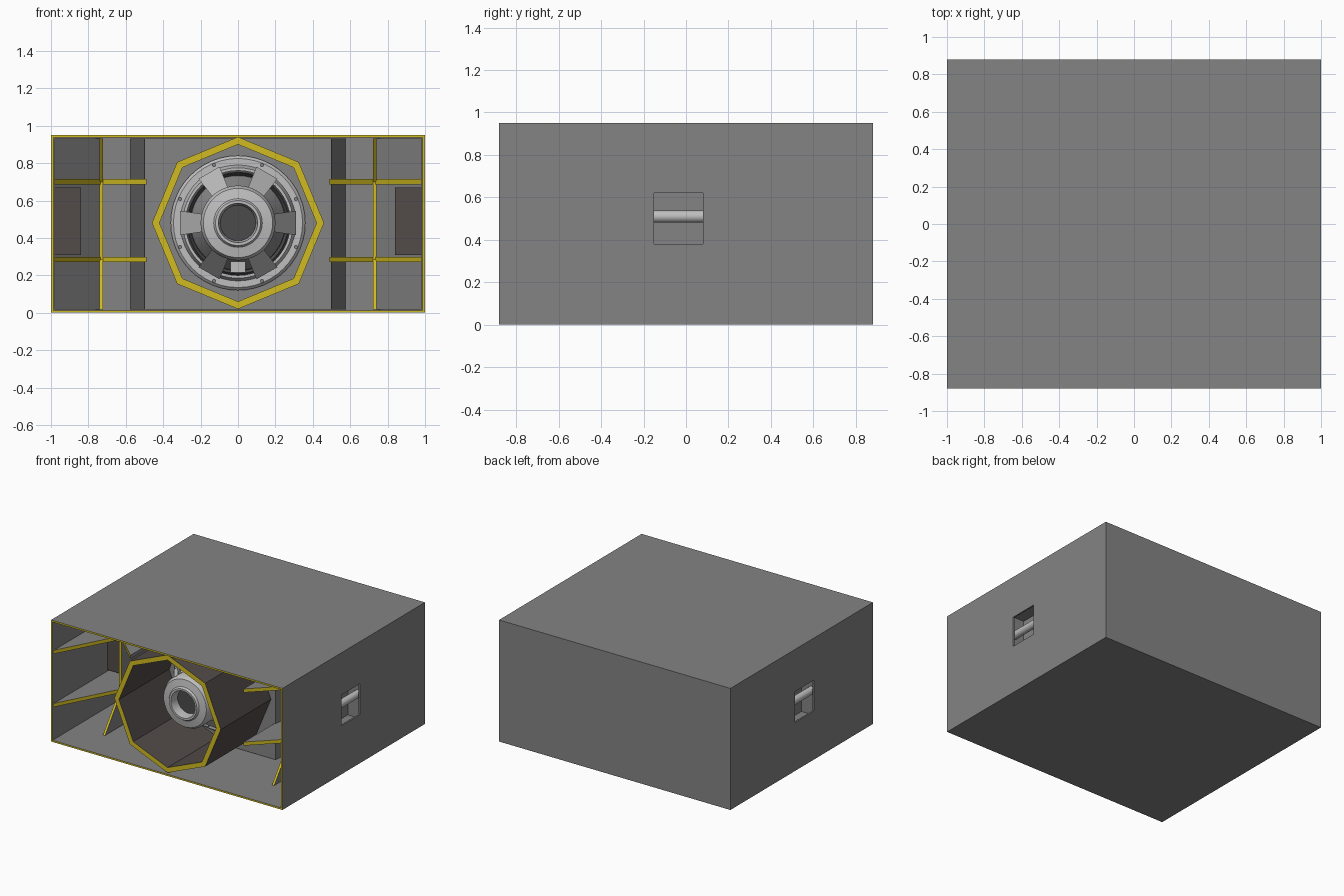
import bpy, bmesh, math
from mathutils import Matrix, Vector

old = bpy.data.objects.get("Cube")
if old:
    bpy.data.objects.remove(old, do_unlink=True)


def material(name, rgb):
    m = bpy.data.materials.new(name)
    m.use_nodes = True
    m.diffuse_color = (*rgb, 1)
    m.node_tree.nodes["Principled BSDF"].inputs["Base Color"].default_value = (*rgb, 1)
    return m


GREY = material("panel grey", (0.23, 0.23, 0.23))
YELLOW = material("edge yellow", (0.64, 0.50, 0.016))
BROWN = material("dark brown", (0.085, 0.07, 0.066))
METAL = material("light metal", (0.52, 0.52, 0.52))
DARK = material("mesh dark", (0.07, 0.07, 0.07))

W, D, H, T = 1.0, 0.88, 0.95, 0.018
BAFFLE_Y = -0.25
AXIS_Z = 0.48


def finish(name, bm, mats, rule=None, smooth=False):
    """Turn a bmesh into an object; rule(face) gives its material index."""
    bmesh.ops.recalc_face_normals(bm, faces=bm.faces)
    bm.normal_update()
    if rule:
        for f in bm.faces:
            f.material_index = rule(f)
    mesh = bpy.data.meshes.new(name)
    bm.to_mesh(mesh)
    bm.free()
    for m in mats:
        mesh.materials.append(m)
    ob = bpy.data.objects.new(name, mesh)
    bpy.context.collection.objects.link(ob)
    if smooth:
        bpy.ops.object.select_all(action="DESELECT")
        ob.select_set(True)
        bpy.context.view_layer.objects.active = ob
        bpy.ops.object.shade_smooth_by_angle(angle=math.radians(35))
    return ob


def box_mesh(lo, hi):
    bm = bmesh.new()
    bmesh.ops.create_cube(bm, size=1)
    lo, hi = Vector(lo), Vector(hi)
    for v in bm.verts:
        v.co = (lo + hi) / 2 + v.co * (hi - lo)
    return bm


def prism(name, pts, place, lo, hi, mats, rule=None):
    """Extrude a 2D outline between two levels; place(a, b, level) -> xyz."""
    bm = bmesh.new()
    ends = [[bm.verts.new(place(a, b, lv)) for a, b in pts] for lv in (lo, hi)]
    for ring in ends:
        bm.faces.new(ring)
    for i in range(len(pts)):
        j = (i + 1) % len(pts)
        bm.faces.new((ends[0][i], ends[0][j], ends[1][j], ends[1][i]))
    return finish(name, bm, mats, rule)


def lathe(name, profile, steps, mats, rule=None, closed=True, z=AXIS_Z, start=0.0):
    """Spin (radius, y) points around the driver axis."""
    bm = bmesh.new()
    rings = []
    for k in range(steps):
        a = start + 2 * math.pi * k / steps
        rings.append([bm.verts.new((r * math.cos(a), y, z + r * math.sin(a))) for r, y in profile])
    n = len(profile)
    for k in range(steps):
        p, q = rings[k], rings[(k + 1) % steps]
        for i in range(n if closed else n - 1):
            j = (i + 1) % n
            bm.faces.new((p[i], p[j], q[j], q[i]))
    return finish(name, bm, mats, rule, smooth=steps > 8)


def front_edges(f):
    return 1 if f.normal.y < -0.3 else 0


# Cabinet shell: a block with its front inset and pushed inwards
bm = box_mesh((-W, -D, 0), (W, D, H))
bm.normal_update()
front = min(bm.faces, key=lambda f: f.calc_center_median().y)
rim = bmesh.ops.inset_region(bm, faces=[front], thickness=T)["faces"]
for f in rim:
    f.material_index = 1
bmesh.ops.inset_region(bm, faces=[front], thickness=0)
bmesh.ops.translate(bm, verts=front.verts[:], vec=(0, 2 * D - T, 0))
for f in bm.faces:
    f.material_index = 1 if f in rim else 0
cabinet = finish("cabinet", bm, [GREY, YELLOW])

# Handle openings in both side walls
for s in (1, -1):
    xs = sorted((s * 0.95, s * 1.05))
    cutter = finish("handle_cutter", box_mesh((xs[0], -0.15, 0.38), (xs[1], 0.08, 0.62)), [GREY])
    cutter.hide_render = True
    mod = cabinet.modifiers.new("handle_opening", "BOOLEAN")
    mod.object, mod.operation, mod.solver = cutter, "DIFFERENCE", "EXACT"
    bpy.context.view_layer.objects.active = cabinet
    bpy.ops.object.modifier_apply(modifier=mod.name)
    bpy.data.objects.remove(cutter, do_unlink=True)

# Front baffle and the chamber walls behind it
back = D - T
prism("driver_chamber", [(-0.5, BAFFLE_Y), (0.5, BAFFLE_Y), (0.575, back), (-0.575, back)],
      lambda a, b, l: (a, b, l), T, H - T, [GREY])

for s in (1, -1):
    side = "left" if s > 0 else "right"

    def flat(a, b, l):
        return (s * a, b, l)

    def upright(a, b, l):
        return (s * l, a, b)

    # Corner reflector at the back of the horn
    prism(side + "_corner_reflector", [(W - T, 0.61), (0.73, back), (W - T, back)],
          flat, T, H - T, [GREY])

    # Notched shelf braces and the upright brace they cross
    shelf = [(W - T, -0.87), (0.73, -0.40), (0.49, -0.63), (0.49, BAFFLE_Y),
             (0.53, 0.1), (W - T, 0.1)]
    for label, z in (("lower", 0.285), ("upper", 0.70)):
        prism(f"{side}_{label}_shelf_brace", shelf, flat, z - 0.014, z + 0.014,
              [GREY, YELLOW], front_edges)
    notch = [(-0.61, T), (-0.41, 0.285), (-0.41, 0.70), (-0.61, H - T),
             (0.1, H - T), (0.1, T)]
    prism(side + "_upright_brace", notch, upright, 0.722, 0.740, [GREY, YELLOW], front_edges)

    # Handle cup, open towards the outside, with a grip bar
    xs = sorted((s * 0.84, s * (W - T)))
    bm = box_mesh((xs[0], -0.21, 0.31), (xs[1], 0.14, 0.67))
    bm.normal_update()
    mouth = max(bm.faces, key=lambda f: s * f.calc_center_median().x)
    lip = bmesh.ops.inset_region(bm, faces=[mouth], thickness=0.012)["faces"]
    bmesh.ops.inset_region(bm, faces=[mouth], thickness=0)
    bmesh.ops.translate(bm, verts=mouth.verts[:], vec=(-s * 0.125, 0, 0))
    inner = [mouth] + [f for e in mouth.edges for f in e.link_faces if f != mouth]
    finish(side + "_handle_cup", bm, [BROWN, GREY], lambda f: 1 if f in inner else 0)
    bm = bmesh.new()
    bmesh.ops.create_cone(bm, cap_ends=True, segments=16, radius1=0.029, radius2=0.029, depth=0.34,
                          matrix=Matrix.Translation((s * 0.945, -0.035, 0.51))
                          @ Matrix.Rotation(math.pi / 2, 4, "X"))
    finish(side + "_handle_bar", bm, [METAL], smooth=True)

# Octagonal horn tube with a yellow front rim
lathe("octagon_tube", [(0.46, -0.87), (0.46, BAFFLE_Y), (0.42, BAFFLE_Y), (0.42, -0.87)], 8,
      [BROWN, YELLOW], front_edges, z=H / 2 + 0.005)

# Driver: mounting flange, cone, magnet and vent
lathe("driver_flange", [(0.36, BAFFLE_Y), (0.36, -0.28), (0.345, -0.295), (0.31, -0.295),
                        (0.295, -0.34), (0.28, -0.34), (0.28, BAFFLE_Y)], 48, [METAL])
lathe("driver_surround", [(0.285, -0.27), (0.27, -0.29), (0.255, -0.27), (0.24, -0.29)],
      48, [DARK], closed=False)
lathe("driver_cone", [(0.25, -0.28), (0.13, -0.44), (0.13, -0.50)], 48, [GREY], closed=False)
lathe("driver_magnet", [(0.17, -0.46), (0.195, -0.49), (0.20, -0.53), (0.20, -0.63),
                        (0.185, -0.655), (0.13, -0.665), (0.12, -0.68), (0.105, -0.68),
                        (0.095, -0.62), (0.095, -0.46)], 48, [METAL])
lathe("vent_mesh", [(0.001, -0.61), (0.097, -0.61)], 32, [DARK], closed=False)

# Six tapered basket spokes
for k in range(6):
    a = k * math.pi / 3
    bm = bmesh.new()
    bmesh.ops.create_cube(bm, size=1)
    for v in bm.verts:
        outer = v.co.x > 0
        r = 0.31 if outer else 0.17
        y = (-0.32 if outer else -0.53) + v.co.y * 0.05
        w = v.co.z * (0.13 if outer else 0.09)
        v.co = (r * math.cos(a) - w * math.sin(a), y, AXIS_Z + r * math.sin(a) + w * math.cos(a))
    finish(f"basket_spoke_{k + 1}", bm, [METAL])

# Flange bolts and the terminal block
for k in range(8):
    a = math.pi / 8 + k * math.pi / 4
    bm = bmesh.new()
    bmesh.ops.create_cone(bm, cap_ends=True, segments=8, radius1=0.011, radius2=0.011, depth=0.015,
                          matrix=Matrix.Translation((0.335 * math.cos(a), -0.297,
                                                     AXIS_Z + 0.335 * math.sin(a)))
                          @ Matrix.Rotation(math.pi / 2, 4, "X"))
    finish(f"flange_bolt_{k + 1}", bm, [GREY])
finish("terminal_block", box_mesh((-0.04, -0.42, 0.215), (0.04, -0.30, 0.275)), [METAL])
